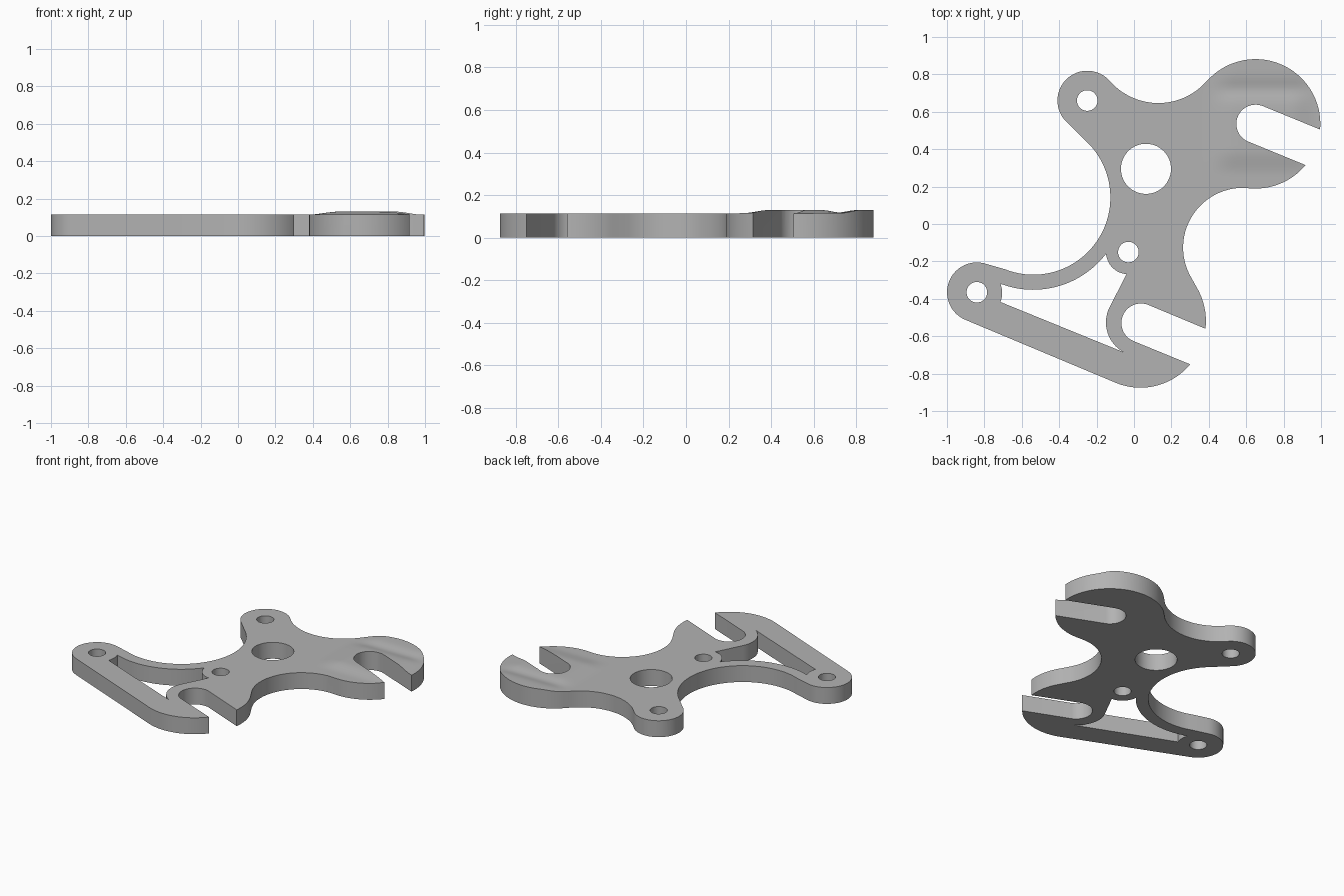
import bpy, bmesh
from math import atan2, cos, sin, tau, exp, radians
from mathutils import Vector

cube = bpy.data.objects.get("Cube")
if cube:
    bpy.data.objects.remove(cube, do_unlink=True)

THICK = 0.115
BIG, SMALL = 0.134, 0.055
UPPER_JAW, LOWER_JAW = (0.65, 0.535), (0.037, -0.53)
LOBE, PIVOT, ARM_END = (-0.25, 0.66), (-0.03, -0.15), (-0.84, -0.365)
HOLLOW = (-0.54, 0.14)


def arc(centre, start, end, turn, steps=24):
    """Arc about centre from start to end; turn 1 is anticlockwise, -1 clockwise."""
    c, a, b = Vector(centre), Vector(start) - Vector(centre), Vector(end) - Vector(centre)
    a0 = atan2(a.y, a.x)
    sweep = (turn * (atan2(b.y, b.x) - a0)) % tau
    pts = []
    for i in range(steps + 1):
        t = i / steps
        r = a.length * (1 - t) + b.length * t
        ang = a0 + turn * sweep * t
        pts.append((c.x + r * cos(ang), c.y + r * sin(ang)))
    return pts


def circle(centre, r, steps=40):
    return [(centre[0] + r * cos(tau * i / steps), centre[1] + r * sin(tau * i / steps))
            for i in range(steps)]


# Outer edge, clockwise from the upper left lobe
outline = (
    arc(LOBE, (-0.355, 0.54), (-0.13, 0.765), -1)
    + arc((0.13, 0.99), (-0.10, 0.735), (0.385, 0.76), 1)
    + arc(UPPER_JAW, (0.405, 0.78), (0.995, 0.505), -1, 40)
    + arc(UPPER_JAW, (0.69, 0.63), (0.605, 0.443), 1)
    + arc(UPPER_JAW, (0.917, 0.315), (0.64, 0.19), -1)
    + arc((0.58, -0.13), (0.564, 0.193), (0.297, -0.27), 1)
    + arc(LOWER_JAW, (0.334, -0.337), (0.382, -0.56), -1, 10)
    + arc(LOWER_JAW, (0.07, -0.43), (-0.005, -0.625), 1)
    + arc(LOWER_JAW, (0.30, -0.75), (-0.09, -0.852), -1)
    + arc(ARM_END, (-0.90, -0.513), (-0.785, -0.215), -1)
    + arc(HOLLOW, (-0.69, -0.242), (-0.243, 0.43), 1, 48)
)

# Window between the thin arm and the straight arm
window = (
    arc(HOLLOW, (-0.666, -0.335), (-0.15, -0.16), 1, 32)
    + arc(PIVOT, (-0.148, -0.17), (-0.04, -0.268), 1, 12)
    + arc((0.03, -0.525), (-0.13, -0.444), (-0.056, -0.685), 1, 16)
    + arc(ARM_END, (-0.714, -0.417), (-0.714, -0.32), 1, 8)
)

loops = [outline, window, circle((0.064, 0.295), BIG, 56)]
loops += [circle(c, SMALL) for c in (LOBE, PIVOT, ARM_END)]


def make_plate(name, height):
    curve = bpy.data.curves.new(name + "_profile", "CURVE")
    curve.dimensions, curve.fill_mode = "2D", "BOTH"
    curve.extrude = height / 2
    for pts in loops:
        spline = curve.splines.new("POLY")
        spline.points.add(len(pts) - 1)
        for p, (x, y) in zip(spline.points, pts):
            p.co = (x, y, 0, 1)
        spline.use_cyclic_u = True
    temp = bpy.data.objects.new(name + "_profile", curve)
    bpy.context.collection.objects.link(temp)
    bpy.context.view_layer.update()
    mesh = bpy.data.meshes.new_from_object(temp.evaluated_get(bpy.context.evaluated_depsgraph_get()))
    bpy.data.objects.remove(temp, do_unlink=True)
    bm = bmesh.new()
    bm.from_mesh(mesh)
    bmesh.ops.translate(bm, verts=bm.verts, vec=(0, 0, height / 2))
    bmesh.ops.remove_doubles(bm, verts=bm.verts, dist=1e-5)
    bmesh.ops.recalc_face_normals(bm, faces=bm.faces)
    bm.to_mesh(mesh)
    bm.free()
    obj = bpy.data.objects.new(name, mesh)
    bpy.context.collection.objects.link(obj)
    return obj


def ease(t):
    t = min(max(t, 0), 1)
    return t * t * (3 - 2 * t)


def top_height(x, y):
    """Flat top with a low swelling over the upper jaw."""
    swell = ease((x - 0.38) / 0.16) * ease((0.98 - x) / 0.14) * ease((y - 0.26) / 0.14)
    dip = 1 - 0.75 * exp(-((y - 0.72) / 0.05) ** 2)
    return THICK + 0.016 * swell * dip


def make_trimmer(name, n=36):
    """Block whose underside is the top surface of the tool."""
    def spread(i, low, high):
        return -1.3 if i == 0 else low + (high - low) * (i - 1) / (n - 1)
    bm = bmesh.new()
    grid = []
    for j in range(n + 1):
        y = spread(j, 0.22, 1.0)
        xs = [spread(i, 0.36, 1.1) for i in range(n + 1)]
        grid.append([bm.verts.new((x, y, top_height(x, y))) for x in xs])
    faces = [bm.faces.new((grid[j][i], grid[j][i + 1], grid[j + 1][i + 1], grid[j + 1][i]))
             for j in range(n) for i in range(n)]
    ext = bmesh.ops.extrude_face_region(bm, geom=faces, use_keep_orig=True)
    for v in ext["geom"]:
        if isinstance(v, bmesh.types.BMVert):
            v.co.z = 0.4
    bmesh.ops.recalc_face_normals(bm, faces=bm.faces)
    mesh = bpy.data.meshes.new(name)
    bm.to_mesh(mesh)
    bm.free()
    obj = bpy.data.objects.new(name, mesh)
    bpy.context.collection.objects.link(obj)
    obj.hide_render = True
    return obj


# Tool plate trimmed to its top surface
plate = make_plate("tool_plate", 0.2)
trimmer = make_trimmer("top_trimmer")
cut = plate.modifiers.new("trim_top", "BOOLEAN")
cut.operation, cut.solver, cut.object = "DIFFERENCE", "EXACT", trimmer
bpy.context.view_layer.objects.active = plate
for o in bpy.context.selected_objects:
    o.select_set(False)
plate.select_set(True)
bpy.ops.object.modifier_apply(modifier=cut.name)
bpy.data.objects.remove(trimmer, do_unlink=True)
bpy.ops.object.shade_smooth_by_angle(angle=radians(30))

# Plain grey metal
grey = bpy.data.materials.new("grey_metal")
grey.use_nodes = True
colour = (0.45, 0.45, 0.45, 1)
grey.diffuse_color = colour
grey.node_tree.nodes["Principled BSDF"].inputs["Base Color"].default_value = colour
plate.data.materials.clear()
plate.data.materials.append(grey)
